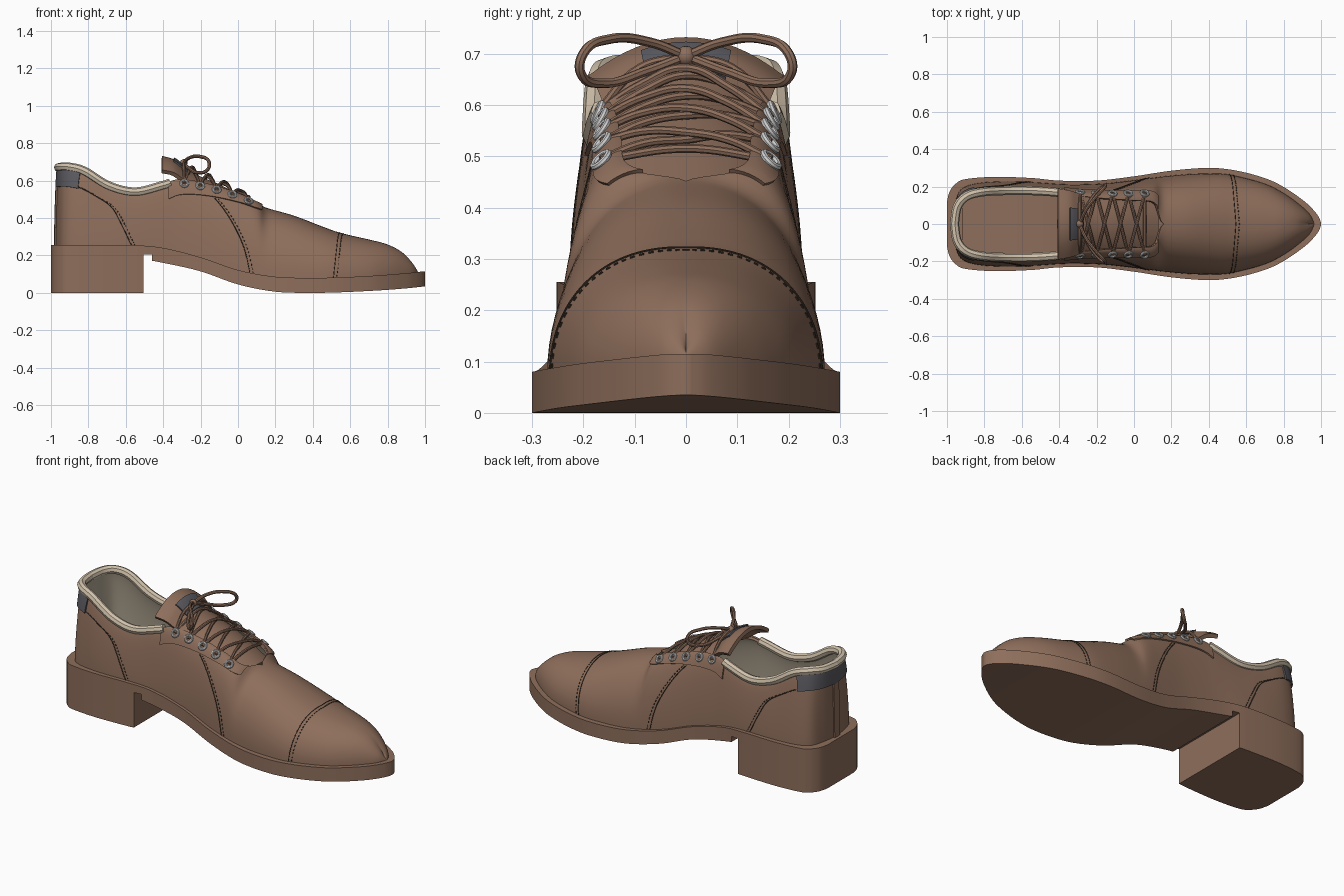
import bpy, bmesh, math
from mathutils import Vector

cube = bpy.data.objects.get("Cube")
if cube:
    bpy.data.objects.remove(cube, do_unlink=True)

def material(name, *rgb):
    m = bpy.data.materials.new(name)
    m.use_nodes = True
    m.diffuse_color = (*rgb, 1)
    m.node_tree.nodes["Principled BSDF"].inputs["Base Color"].default_value = (*rgb, 1)
    return m

LEATHER = material("brown leather", .27, .156, .105)
LINING = material("grey beige lining", .44, .38, .29)
CREAM = material("cream padding", .64, .54, .41)
SLATE = material("slate tag", .1, .1, .115)
METAL = material("silver metal", .6, .6, .6)
THREAD = material("dark thread", .045, .03, .02)

# Sole rows: x, half width, top height, bottom height
SOLE = [(-1, .12, .255, .2), (-.985, .175, .255, .2), (-.95, .218, .255, .2),
        (-.9, .24, .255, .2), (-.75, .252, .255, .2), (-.55, .246, .254, .185),
        (-.4, .232, .24, .16), (-.2, .232, .19, .115), (0, .255, .122, .045),
        (.2, .285, .086, .006), (.4, .3, .08, 0), (.55, .285, .083, .003),
        (.7, .245, .09, .01), (.8, .198, .097, .016), (.9, .13, .105, .024),
        (.95, .085, .11, .029), (.985, .042, .114, .033), (1, .008, .115, .035)]
# Upper columns: base x, base half width, top x, top half width, top height
UPPER = [(-.975, 0, -.96, 0, .67), (-.96, .1, -.945, .09, .672), (-.93, .18, -.9, .145, .672),
         (-.85, .216, -.82, .17, .65), (-.7, .228, -.69, .178, .572), (-.55, .224, -.55, .178, .54),
         (-.4, .214, -.4, .168, .575), (-.3, .212, -.31, .15, .6), (-.15, .218, -.16, .135, .575),
         (0, .235, 0, .125, .525), (.1, .248, .11, .11, .475), (.17, .256, .16, 0, .452),
         (.3, .267, .3, 0, .412), (.45, .27, .45, 0, .355), (.55, .256, .55, 0, .32),
         (.7, .215, .7, 0, .285), (.8, .165, .795, 0, .26), (.88, .108, .87, 0, .222),
         (.94, .052, .92, 0, .17), (.965, 0, .95, 0, .12)]
# Tongue rows, mirrored in x: distance back, half width, ridge height, drop at the edges
TONGUE = [(-.13, .12, .45, .03), (0, .125, .527, .035), (.1, .135, .58, .045), (.2, .145, .622, .055),
          (.28, .16, .665, .065), (.34, .178, .712, .07), (.405, .19, .732, .075)]
# Seams: x and v along the upper
SEAMS = {"side": ((-.12, .66), (-.04, .45), (.03, .22), (.065, 0)),
         "counter": ((-.87, .62), (-.7, .56), (-.62, .32), (-.565, .03)),
         "toe_cap": ((.51, 0), (.525, .35), (.535, .7), (.545, 1))}

def row(table, u):
    last = len(table) - 1
    i = min(max(int(u), 0), last - 1)
    t = u - i
    rows = (table[min(max(k, 0), last)] for k in range(i - 1, i + 3))
    return [q + t / 2 * (r - p + t * (2 * p - 5 * q + 4 * r - s + t * (3 * (q - r) + s - p)))
            for p, q, r, s in zip(*rows)]

def find(table, x):
    lo, hi = 0, len(table) - 1
    for _ in range(30):
        mid = (lo + hi) / 2
        lo, hi = (mid, hi) if row(table, mid)[0] < x else (lo, mid)
    return lo

def surface(u, v):
    """Point on the upper: u runs heel to toe, v runs from sole to top edge."""
    bx, by, tx, ty, tz = row(UPPER, u)
    by, ty, v = max(by, 0), max(ty, 0), min(max(v, 0), 1)
    bz = row(SOLE, find(SOLE, bx))[2] - .01
    power = 2 / (1.5 + .7 * min(max((bx + .45) / .6, 0), 1))
    c = max(math.cos(v * math.pi / 2), 0) ** power
    s = math.sin(v * math.pi / 2) ** power
    return Vector((tx + (bx - tx) * c, ty + (by - ty) * c, bz + (tz - bz) * s))

def normal(u, v):
    e, v = .02, min(max(v, .05), .95)
    du = surface(u + e, v) - surface(max(u - e, 0), v)
    return (surface(u, v + e) - surface(u, v - e)).cross(du).normalized()

def raised(u, v):
    return surface(u, v) + normal(u, v) * .001

def finish(obj, *mats):
    for m in mats:
        obj.data.materials.append(m)
    bpy.ops.object.select_all(action='DESELECT')
    obj.select_set(True)
    bpy.context.view_layer.objects.active = obj
    bpy.ops.object.convert(target='MESH')
    bpy.ops.object.shade_smooth_by_angle(angle=math.radians(40))

def link(name, data):
    obj = bpy.data.objects.new(name, data)
    bpy.context.collection.objects.link(obj)
    return obj

def sheet(name, rows, thickness, offset, mirror, *mats):
    """Grid of points made into a solid panel, optionally mirrored across y."""
    n = len(rows[0])
    faces = [(i * n + j, i * n + j + 1, (i + 1) * n + j + 1, (i + 1) * n + j)
             for i in range(len(rows) - 1) for j in range(n - 1)]
    me = bpy.data.meshes.new(name)
    me.from_pydata([p for r in rows for p in r], [], faces)
    obj = link(name, me)
    if mirror:
        obj.modifiers.new("mirror", 'MIRROR').use_axis = (False, True, False)
    mod = obj.modifiers.new("thickness", 'SOLIDIFY')
    mod.thickness, mod.offset, mod.material_offset = thickness, offset, len(mats) - 1
    finish(obj, *mats)

def patch(name, x0, x1, low0, low1, high, mat):
    """Thin plate lying on the upper, its lower edge going from low0 to low1."""
    u0, u1 = find(UPPER, x0), find(UPPER, x1)
    rows = []
    for i in range(25):
        low = low0 + (low1 - low0) * i / 24
        rows.append([raised(u0 + (u1 - u0) * i / 24, low + (high - low) * j / 8) for j in range(9)])
    sheet(name, rows, .008, 1, True, mat)

def slab(name, x0, x1, top, bottom, inset=0):
    """Closed slab following the sole outline."""
    u0, u1, n = find(SOLE, x0), find(SOLE, x1), 70
    bm = bmesh.new()
    rings = []
    for i in range(n + 1):
        r = row(SOLE, u0 + (u1 - u0) * i / n)
        w, lo, hi = max(r[1] - inset, .004), bottom(r), top(r)
        rings.append([bm.verts.new((r[0], y, z)) for y, z in ((-w, lo), (w, lo), (w, hi), (-w, hi))])
    for a, b in zip(rings, rings[1:]):
        for k in range(4):
            bm.faces.new((a[k], b[k], b[k - 3], a[k - 3]))
    bm.faces.new(rings[0])
    bm.faces.new(rings[-1])
    bmesh.ops.recalc_face_normals(bm, faces=bm.faces)
    me = bpy.data.meshes.new(name)
    bm.to_mesh(me)
    bm.free()
    finish(link(name, me), LEATHER)

def tube(name, paths, radius, mat):
    cu = bpy.data.curves.new(name, 'CURVE')
    cu.dimensions = '3D'
    cu.bevel_depth, cu.bevel_resolution, cu.use_fill_caps, cu.resolution_u = radius, 2, True, 8
    for path in paths:
        pts = cu.splines.new('BEZIER').bezier_points
        pts.add(len(path) - 1)
        for p, co in zip(pts, path):
            p.co = co
            p.handle_left_type = p.handle_right_type = 'AUTO'
    finish(link(name, cu), mat)

def flip(path):
    return [Vector((p[0], -p[1], p[2])) for p in path]

def tongue_point(u, s, lift=0):
    back, w, z, drop = row(TONGUE, u)
    return Vector((-back, w * s, z - drop * s * s + lift))

# Sole, heel and insole
slab("front_sole", -.46, 1, lambda r: r[2], lambda r: r[3])
slab("rear_sole", -1, -.46, lambda r: r[2], lambda r: .205)
slab("heel_block", -1, -.505, lambda r: .206, lambda r: 0)
slab("insole", -.92, .1, lambda r: r[2] + .015, lambda r: r[2] - .005, .055)

# Lined upper, padded collar, heel tag, back strip and lace facings
columns = (len(UPPER) - 1) * 6 + 1
sheet("upper", [[surface(i / 6, j / 18) for j in range(19)] for i in range(columns)],
      .012, -1, True, LEATHER, LINING)
rim = [surface(find(UPPER, -.36) * i / 40, 1) for i in range(41)]
tube("collar", [flip(rim[:0:-1]) + rim], .024, CREAM)
patch("heel_tag", -.975, -.87, .6, .6, .88, SLATE)
patch("back_strip", -.975, -.972, .03, .03, .6, LEATHER)
patch("lace_facing", -.37, .12, .6, .76, 1, LEATHER)

# Seams with a dashed stitch row beside each one
for label, keys in SEAMS.items():
    for kind, shift in (("seam", 0), ("stitches", .018)):
        samples = [row(keys, i / 30) for i in range(91)]
        line = [raised(find(UPPER, x + shift), v) for x, v in samples]
        parts = [line[::3]] if kind == "seam" else [line[i:i + 3] for i in range(0, 90, 4)]
        tube(f"{label}_{kind}", parts + [flip(p) for p in parts], .0022, THREAD)

# Arched tongue and its tag
sheet("tongue", [[tongue_point(i / 4, j / 8 - 1) for j in range(17)] for i in range(25)],
      .022, -1, False, LEATHER)
sheet("tongue_tag", [[tongue_point(3.9 + i / 6, (j / 4 - 1) * .48, .002) for j in range(9)]
                     for i in range(8)], .008, 1, False, SLATE)

# Eyelets
holes = []
for k, x in enumerate((-.28, -.195, -.11, -.03, .05)):
    u, v = find(UPPER, x), .82
    n = normal(u, v)
    holes.append(surface(u, v) + n * .011)
    for side, point, way in (("left", holes[k], n), ("right", *flip([holes[k], n]))):
        bpy.ops.mesh.primitive_torus_add(major_radius=.019, minor_radius=.007, location=point,
                                         major_segments=24, minor_segments=8,
                                         rotation=way.to_track_quat('Z', 'Y').to_euler())
        bpy.context.object.name = f"eyelet_{side}_{k + 1}"
        finish(bpy.context.object, METAL)

# Crossed laces, the straight bar at the throat and the ends up to the knot
laces = []
rise = Vector((0, 0, .012))
for a, b in zip(holes, holes[1:]):
    for start, end, lift in ((a, b, .014), (b, a, .028)):
        mid = tongue_point(find(TONGUE, -(a.x + b.x) / 2), 0, lift)
        end = flip([end])[0]
        laces.append([start, start.lerp(mid, .5) + rise, mid, mid.lerp(end, .5) + rise, end])
bar = holes[-1]
laces.append([bar, Vector((bar.x, 0, bar.z + .022)), *flip([bar])])
knot = Vector((-.29, 0, .695))
tie = [holes[0], Vector((-.29, .09, .672)), knot]
tube("laces", laces + [tie, flip(tie)], .0085, LEATHER)

# Bow
loop = [knot, (-.26, .07, .722), (-.2, .15, .728), (-.155, .2, .7), (-.16, .205, .662),
        (-.21, .16, .642), (-.26, .08, .665), knot]
tube("bow", [loop, flip(loop)], .0095, LEATHER)
bpy.ops.mesh.primitive_uv_sphere_add(segments=16, ring_count=8, radius=.02, location=knot)
bpy.context.object.name = "bow_knot"
finish(bpy.context.object, LEATHER)
